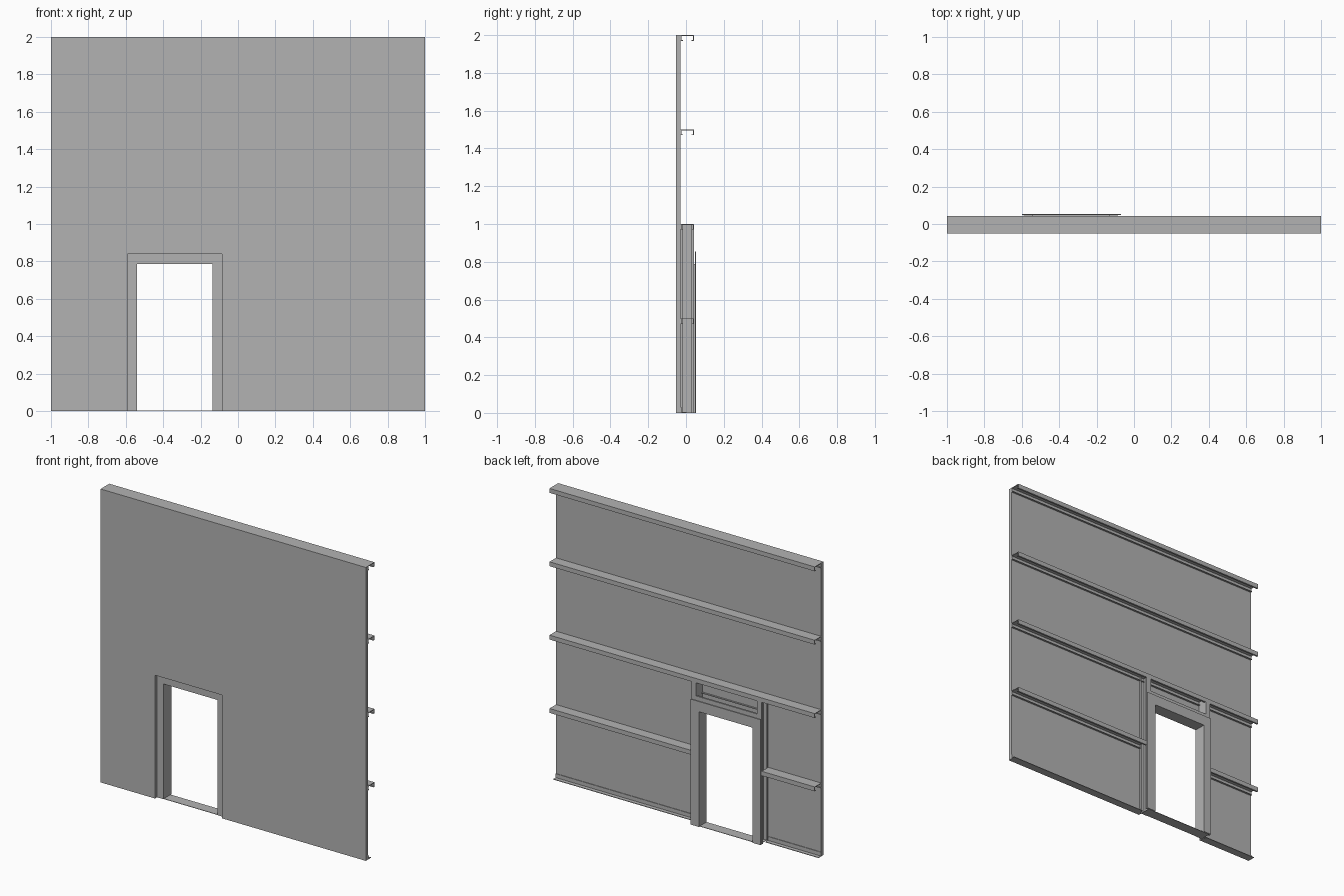
import bpy

if "Cube" in bpy.data.objects:
    bpy.data.objects.remove(bpy.data.objects["Cube"], do_unlink=True)

grey = bpy.data.materials.new("plain_grey")
grey.use_nodes = True
colour = (0.45, 0.45, 0.45, 1)
grey.diffuse_color = colour
grey.node_tree.nodes["Principled BSDF"].inputs["Base Color"].default_value = colour

THICK = 0.004            # sheet steel
BACK = -0.028            # back face of the cladding
OUT = 0.042              # outer face of the framing
DOOR = (-0.54, -0.135, 0.785)   # clear opening: left, right, top
STUD_EDGES = (-0.60, -0.07)


def add_object(name, verts, faces):
    mesh = bpy.data.meshes.new(name)
    mesh.from_pydata(verts, [], faces)
    mesh.materials.append(grey)
    obj = bpy.data.objects.new(name, mesh)
    bpy.context.collection.objects.link(obj)
    return obj


def prism(name, outline, y0, y1):
    """Solid made from an x-z outline (counter-clockwise from the front)."""
    n = len(outline)
    verts = [(x, y, z) for y in (y0, y1) for x, z in outline]
    faces = [tuple(range(n)), tuple(reversed(range(n, 2 * n)))]
    faces += [(i, i + n, (i + 1) % n + n, (i + 1) % n) for i in range(n)]
    return add_object(name, verts, faces)


def arch(name, outer, inner, y0, y1):
    """Upside-down U around the doorway."""
    (a, b, top), (c, d, head) = outer, inner
    return prism(name, [(a, 0), (c, 0), (c, head), (d, head),
                        (d, 0), (b, 0), (b, top), (a, top)], y0, y1)


def folded(name, profile, start, end, vertical=False):
    """Folded sheet: profile is (y, z) along x, or (y, x) along z."""
    n = len(profile)
    verts = [(v, y, s) if vertical else (s, y, v)
             for s in (start, end) for y, v in profile]
    obj = add_object(name, verts, [(i, i + 1, i + 1 + n, i + n) for i in range(n - 1)])
    mod = obj.modifiers.new("sheet", "SOLIDIFY")
    mod.thickness = THICK
    mod.offset = 0
    mod.use_even_offset = True
    return obj


def channel(base, direction, depth=0.028, lip=0.010):
    """Lipped C section with its web at base, flanges towards direction."""
    h = THICK / 2
    a, b = BACK + h, OUT - h
    web, end = base + direction * h, base + direction * depth
    return [(a + lip, end), (a, end), (a, web), (b, web), (b, end), (b - lip, end)]


# Cladding with the doorway left out
arch("wall_panel", (-1, 1, 2), (-0.59, -0.085, 0.84), -0.052, BACK)

# Full-width rails, then the lower rail broken by the doorway
for name, z in (("top_rail", 2), ("upper_rail", 1.5), ("middle_rail", 1)):
    folded(name, channel(z, -1), -1, 1)
sides = (("right", -1, STUD_EDGES[0]), ("left", STUD_EDGES[1], 1))
for side, x0, x1 in sides:
    folded(side + "_lower_rail", channel(0.5, -1), x0, x1)
    # Base angle
    folded(side + "_base_angle",
           [(BACK + 0.002, 0.03), (BACK + 0.002, 0.002), (0.002, 0.002)], x0, x1)

# Door studs, open away from the doorway
for side, edge, d in (("right", STUD_EDGES[0], -1), ("left", STUD_EDGES[1], 1)):
    folded(side + "_door_stud", channel(edge - d * 0.036, d, 0.034), 0, 0.996, True)

# Header above the door
folded("door_header", channel(0.845, 1, 0.034), -0.564, -0.106)

# Door frame: front face, lining and back casing
lining = (DOOR[0] - THICK, DOOR[1] + THICK, DOOR[2] + THICK)
arch("frame_front", (-0.59, -0.085, 0.84), DOOR, BACK - 0.002, BACK + 0.002)
arch("frame_lining", lining, DOOR, BACK + 0.002, 0.048)
arch("frame_back_casing", (-0.60, -0.07, 0.855), DOOR, 0.048, 0.053)

# Threshold sheet
prism("threshold", [(-0.59, 0), (-0.085, 0), (-0.085, 0.003), (-0.59, 0.003)], BACK, 0.045)
